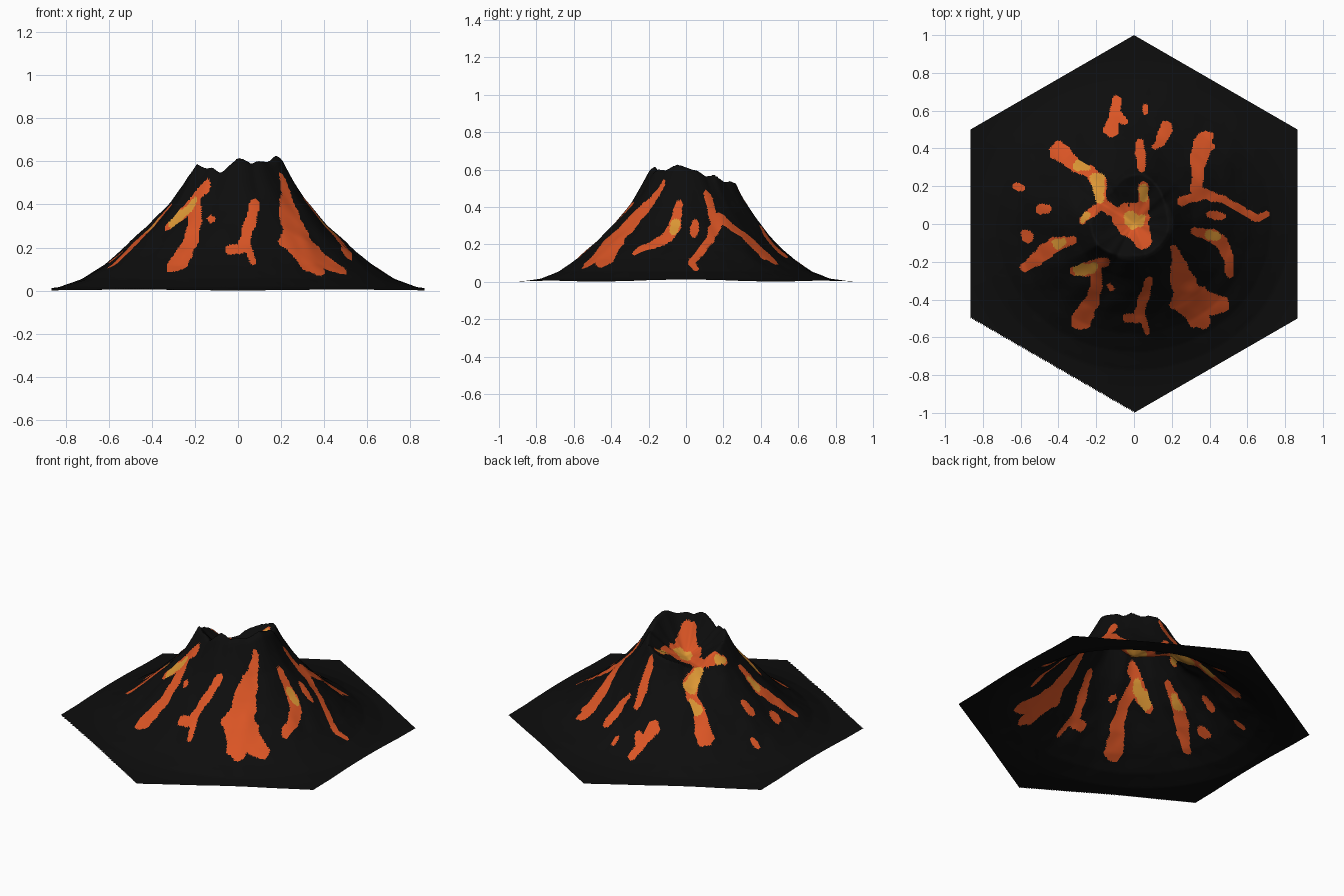
import bpy, math
from mathutils import Vector, noise

N = 105  # grid steps from centre to a hexagon corner


def material(name, rgb):
    m = bpy.data.materials.new(name)
    m.diffuse_color = (*rgb, 1)
    return m


def lerp_table(table, t):
    for (a, *va), (b, *vb) in zip(table, table[1:]):
        if t <= b:
            k = max(0, (t - a) / (b - a))
            return [p + (q - p) * k for p, q in zip(va, vb)]
    return table[-1][1:]


# slope profile: radius, height
SLOPE = [(0.0, 0.70), (0.2, 0.59), (0.25, 0.5), (0.3, 0.42), (0.4, 0.305), (0.5, 0.205),
         (0.6, 0.12), (0.7, 0.055), (0.8, 0.017), (0.9, 0.004), (1.05, 0.0)]
# crater rim: angle in degrees, rim radius, rim height (breached at the back left)
RIM = [(-180, .23, .53), (-150, .22, .59), (-118, .18, .55), (-90, .165, .61), (-70, .17, .58),
       (-45, .17, .60), (-14, .18, .625), (15, .18, .60), (32, .19, .57), (45, .21, .58),
       (62, .24, .53), (80, .27, .525), (102, .25, .49), (122, .21, .44), (148, .21, .43),
       (165, .22, .49), (180, .23, .53)]
FLOOR = 0.41


def height(x, y):
    r, ang = math.hypot(x, y), math.atan2(y, x)
    rim_r, rim_h = lerp_table(RIM, math.degrees(ang))
    reff = r * (1 - 0.035 * math.cos(2 * ang))
    if r < rim_r:
        t = r / rim_r
        z = FLOOR + (rim_h - FLOOR) * t ** 1.4
    else:
        z = lerp_table(SLOPE, reff)[0]
        at_rim = lerp_table(SLOPE, rim_r * (1 - 0.035 * math.cos(2 * ang)))[0]
        fade = max(0, 1 - (r - rim_r) / 0.22) ** 1.5
        z += (rim_h - at_rim) * fade
    # radial ridges and small crags
    d = Vector((math.cos(ang) * 3, math.sin(ang) * 3, r * 2))
    amp = min(1, r / 0.15) * max(0, min(1, (0.8 - r) / 0.3))
    z += amp * (0.018 * noise.noise(d) + 0.010 * noise.noise(Vector((x * 11, y * 11, 3))))
    return max(0, z)


# lava streams as paths of (x, y, half width)
CRATER = [
    [(-.07, .04, .05), (-.01, .02, .09), (.05, -.09, .045)],
    [(.05, .08, .03), (.05, .2, .025)],
    [(-.1, .06, .03), (-.17, .1, .03), (-.19, .22, .042), (-.23, .28, .03), (-.31, .31, .035), (-.4, .39, .05)],
    [(-.27, .02, .022), (-.2, .08, .025)],
]
BACK = [
    [(.04, .29, .018), (.035, .38, .028), (.03, .43, .02)],
    [(-.09, .66, .022), (-.1, .58, .03), (-.12, .5, .04)],
    [(-.09, .58, .03), (-.06, .55, .025)],
    [(.06, .62, .016), (.06, .59, .014)],
    [(.17, .51, .035), (.14, .44, .03), (.11, .41, .015)],
    [(.37, .43, .055), (.34, .35, .038), (.34, .25, .03), (.33, .18, .03)],
    [(.25, .12, .022), (.37, .16, .03), (.47, .13, .02), (.56, .08, .02), (.65, .03, .02), (.7, .05, .018)],
    [(.4, .05, .02), (.47, .04, .02)],
    [(-.49, .08, .03), (-.46, .08, .025)],
    [(-.62, .2, .02), (-.59, .19, .018)],
]
FRONT = [
    [(.32, -.04, .02), (.42, -.06, .035), (.48, -.12, .03), (.5, -.2, .028), (.51, -.27, .02)],
    [(.21, -.13, .02), (.23, -.2, .035), (.25, -.28, .06), (.3, -.4, .085), (.35, -.51, .05)],
    [(.28, -.4, .08), (.46, -.43, .045)],
    [(.08, -.3, .022), (.05, -.4, .026), (.02, -.5, .025), (-.04, -.5, .02)],
    [(.04, -.48, .02), (.07, -.57, .014)],
    [(-.12, -.34, .016), (-.13, -.33, .016)],
    [(-.16, -.2, .028), (-.25, -.24, .04), (-.32, -.25, .022)],
    [(-.2, -.24, .03), (-.2, -.33, .032), (-.23, -.42, .042), (-.28, -.51, .055)],
    [(-.33, -.09, .025), (-.42, -.11, .04), (-.48, -.16, .042), (-.58, -.23, .025)],
    [(-.57, -.06, .032), (-.56, -.07, .03)],
]
# hottest parts of the streams
HOT = [[(-.02, .05, .03), (0, .02, .055)], [(-.19, .14, .035), (-.2, .24, .035)],
       [(.05, .15, .025), (.05, .19, .02)], [(-.22, -.23, .025), (-.29, -.245, .035)],
       [(-.4, -.105, .03), (-.38, -.1, .025)], [(.4, -.055, .025), (.43, -.065, .03)],
       [(-.27, .02, .02), (-.25, .04, .02)], [(-.29, .31, .03), (-.25, .3, .02)]]


def segments(paths):
    return [(*a, *b) for p in paths for a, b in zip(p, p[1:])]


LAVA, GLOW = segments(CRATER + BACK + FRONT), segments(HOT)


def inside(segs, x, y, wobble):
    for ax, ay, aw, bx, by, bw in segs:
        dx, dy = bx - ax, by - ay
        k = max(0, min(1, ((x - ax) * dx + (y - ay) * dy) / (dx * dx + dy * dy)))
        w = (aw + (bw - aw) * k) * (1 + wobble)
        if (x - ax - k * dx) ** 2 + (y - ay - k * dy) ** 2 < w * w:
            return True
    return False


# hexagonal sheet of triangles raised into the mountain
verts, index = [], {}
for i in range(-N, N + 1):
    for j in range(-N, N + 1):
        if abs(i + j) <= N:
            x, y = j * math.sqrt(3) / 2 / N, (i + j / 2) / N
            index[i, j] = len(verts)
            verts.append((x, y, height(x, y)))
faces = []
for i, j in index:
    for tri in (((i, j), (i, j + 1), (i + 1, j)), ((i, j + 1), (i + 1, j + 1), (i + 1, j))):
        if all(c in index for c in tri):
            faces.append([index[c] for c in tri])

mesh = bpy.data.meshes.new("volcano")
mesh.from_pydata(verts, [], faces)
mesh.materials.append(material("black rock", (0.004, 0.004, 0.004)))
mesh.materials.append(material("orange lava", (0.70, 0.09, 0.018)))
mesh.materials.append(material("yellow hot lava", (0.72, 0.31, 0.035)))

# colour the lava streams
for p in mesh.polygons:
    p.use_smooth = True
    x, y, _ = p.center
    if x * x + y * y < 0.6:
        wob = 0.35 * noise.noise(Vector((x * 22, y * 22, 7)))
        if inside(LAVA, x, y, wob):
            p.material_index = 2 if inside(GLOW, x, y, wob * 1.5) else 1

volcano = bpy.data.objects.new("volcano", mesh)
bpy.context.collection.objects.link(volcano)
